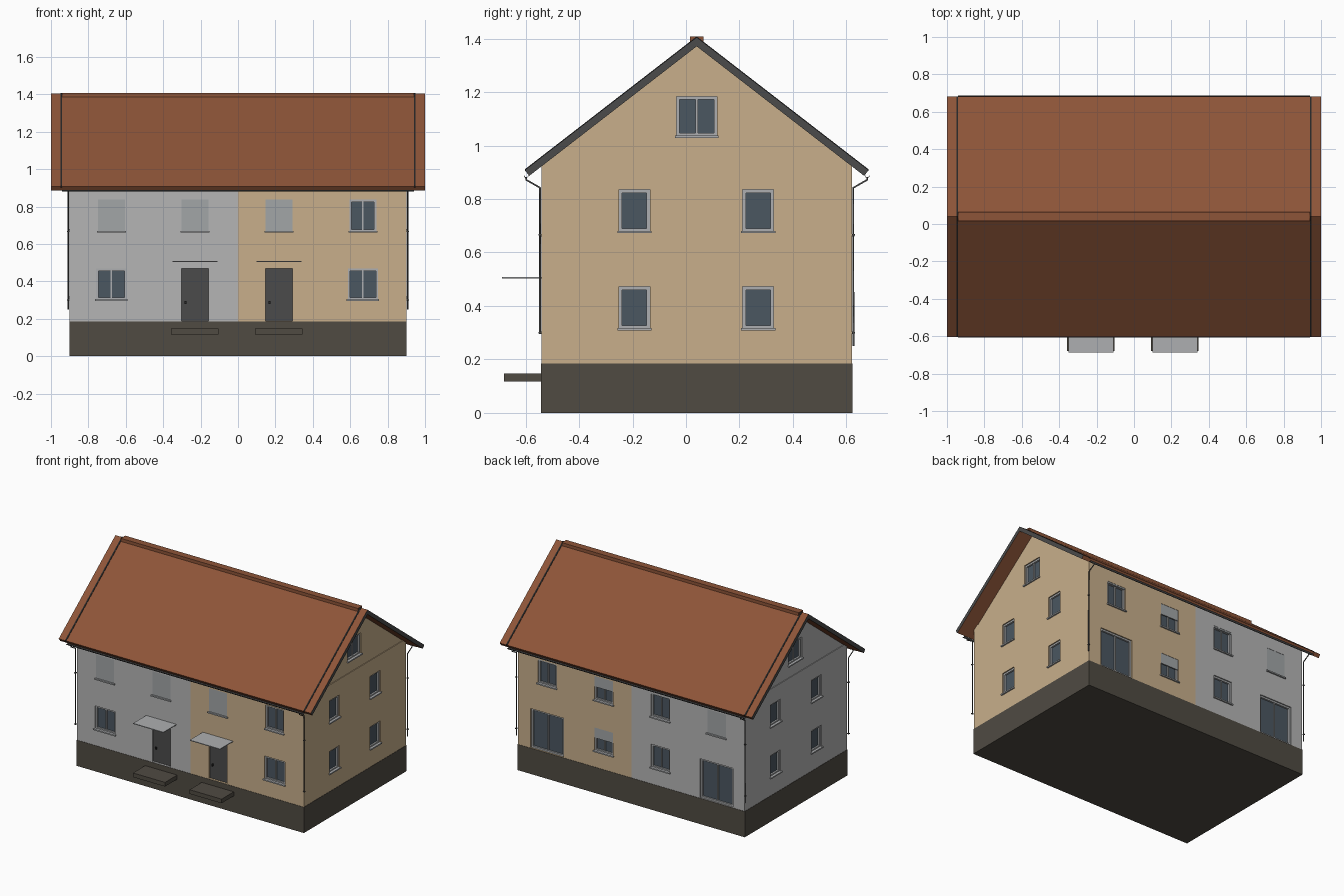
import bpy, bmesh, math
from mathutils import Vector

if "Cube" in bpy.data.objects:
    bpy.data.objects.remove(bpy.data.objects["Cube"])


def mat(name, r, g, b):
    m = bpy.data.materials.new(name)
    m.diffuse_color = (r, g, b, 1)
    m.use_nodes = True
    m.node_tree.nodes["Principled BSDF"].inputs["Base Color"].default_value = m.diffuse_color
    return m


TAN = mat("tan_render", 0.58, 0.43, 0.26)
GREY = mat("grey_render", 0.46, 0.46, 0.46)
PLINTH = mat("plinth", 0.08, 0.07, 0.055)
TILE = mat("roof_tile", 0.27, 0.09, 0.04)
DARK = mat("dark_grey", 0.07, 0.07, 0.07)
GLASS = mat("window_glass", 0.07, 0.095, 0.12)
FRAME = mat("pale_frame", 0.42, 0.43, 0.44)
SHUT = mat("shutter", 0.36, 0.38, 0.39)
BLACK = mat("black_strip", 0.02, 0.02, 0.02)

parts = {}


def part(name, material=None):
    if name not in parts:
        parts[name] = (bmesh.new(), material)
    return parts[name][0]


def box(bm, lo, hi):
    v = bmesh.ops.create_cube(bm, size=1)["verts"]
    for p in v:
        p.co = Vector([(a + b) / 2 + c * (b - a) for a, b, c in zip(lo, hi, p.co)])


def prism(bm, profile, x0, x1, end_mat=0):
    """Extrude a (y, z) profile along x."""
    a = [bm.verts.new((x0, y, z)) for y, z in profile]
    b = [bm.verts.new((x1, y, z)) for y, z in profile]
    n = len(profile)
    faces = [bm.faces.new(a), bm.faces.new(b[::-1])]
    for f in faces:
        f.material_index = end_mat
    for i in range(n):
        faces.append(bm.faces.new((a[i], b[i], b[(i + 1) % n], a[(i + 1) % n])))
    bmesh.ops.recalc_face_normals(bm, faces=faces)


Y0, Y1, YC = -0.54, 0.62, 0.04
SIDES = {"front": (1, -1, Y0), "back": (1, 1, Y1), "right": (0, 1, 0.9),
         "left": (0, -1, -0.9), "gable_right": (0, 1, 0.895), "gable_left": (0, -1, -0.895)}


def wbox(bm, side, u0, u1, z0, z1, d0, d1):
    """Box on a wall: u runs along it, d is the distance outward."""
    axis, sign, plane = SIDES[side]
    p, q = sorted((plane + sign * d0, plane + sign * d1))
    if axis == 1:
        box(bm, (u0, p, z0), (u1, q, z1))
    else:
        box(bm, (p, u0, z0), (q, u1, z1))


def window(side, u0, u1, z0, z1, leaves=1, shut=0.0, sill=True):
    t = 0.012
    wbox(part("opening_cutter"), side, u0, u1, z0, z1, -0.025, 0.03)
    wbox(part("window_panes", GLASS), side, u0, u1, z0, z1, -0.026, -0.02)
    fr = part("window_frames", FRAME)
    for a, b in ((u0, u0 + t), (u1 - t, u1)):
        wbox(fr, side, a, b, z0, z1, -0.022, -0.008)
    for a, b in ((z0, z0 + t), (z1 - t, z1)):
        wbox(fr, side, u0 + t, u1 - t, a, b, -0.022, -0.008)
    if leaves == 2:
        m = (u0 + u1) / 2
        wbox(fr, side, m - 0.004, m + 0.004, z0 + t, z1 - t, -0.022, -0.012)
    if shut:
        wbox(part("roller_shutters", SHUT), side, u0, u1, z1 - shut * (z1 - z0), z1, -0.01, -0.002)
    if sill:
        wbox(part("window_sills", FRAME), side, u0 - 0.006, u1 + 0.006, z0 - 0.006, z0 + 0.003, -0.02, 0.01)


# plinth, walls and gables
box(part("plinth", PLINTH), (-0.902, Y0 - 0.002, 0), (0.902, Y1 + 0.002, 0.185))
for name, s, m in (("left", -1, GREY), ("right", 1, TAN)):
    x0, x1 = sorted((0, s * 0.9))
    box(part(name + "_walls", m), (x0, Y0, 0.18), (x1, Y1, 0.948))
    x0, x1 = sorted((0, s * 0.895))
    prism(part(name + "_gable", m), [(Y0 + 0.005, 0.94), (Y1 - 0.005, 0.94), (YC, 1.385)], x0, x1)

# windows on front, back and both ends
UP, LOW = (0.666, 0.837), (0.302, 0.468)
for u, sh in ((-0.677, 1), (-0.23, 1), (0.219, 1), (0.668, 0)):
    window("front", u - 0.072, u + 0.072, *UP, leaves=2, shut=sh)
for u in (-0.677, 0.668):
    window("front", u - 0.081, u + 0.081, *LOW, leaves=2)
for u, sh in ((-0.677, 1), (-0.23, 0.06), (0.219, 0.45), (0.668, 0.06)):
    window("back", u - 0.074, u + 0.074, *UP, leaves=2, shut=sh)
for u, sh in ((-0.23, 0), (0.219, 0.45)):
    window("back", u - 0.074, u + 0.074, *LOW, leaves=2, shut=sh)
for u in (-0.677, 0.668):
    window("back", u - 0.13, u + 0.13, 0.187, 0.468, leaves=2, sill=False)
for side in ("left", "right"):
    for u in (-0.193, 0.27):
        for z in (0.315, 0.678):
            window(side, u - 0.058, u + 0.058, z, z + 0.157)
    window("gable_" + side, YC - 0.076, YC + 0.076, 1.034, 1.184, leaves=2)

# entrances: door, knob, canopy and step
for u in (-0.23, 0.219):
    wbox(part("opening_cutter"), "front", u - 0.072, u + 0.072, 0.187, 0.468, -0.025, 0.03)
    wbox(part("doors", DARK), "front", u - 0.072, u + 0.072, 0.187, 0.468, -0.026, -0.015)
    wbox(part("door_knobs", BLACK), "front", u - 0.055, u - 0.045, 0.28, 0.295, -0.015, -0.004)
    wbox(part("canopies", FRAME), "front", u - 0.12, u + 0.12, 0.503, 0.508, 0, 0.148)
    wbox(part("door_steps", PLINTH), "front", u - 0.127, u + 0.127, 0.117, 0.147, 0, 0.14)

# roof slabs with grey ends, verge strips, ridge
APEX, K = 1.405, 0.773


def ztop(y):
    return APEX - K * abs(y - YC)


for s, name in ((-1, "front"), (1, "back")):
    e = YC + s * 0.643
    i = e - s * 0.0166
    slab = [(YC, APEX), (e, ztop(e)), (i, ztop(e) - 0.0215), (YC, APEX - 0.034)]
    prism(part(name + "_roof", TILE), slab, -1, 1, end_mat=1)
    strip = [(YC, APEX + 0.003), (e, ztop(e) + 0.003), (e, ztop(e) - 0.005), (YC, APEX - 0.005)]
    for x in (-0.945, 0.945):
        prism(part("verge_strips", BLACK), strip, x - 0.005, x + 0.005)

    # half-round gutter
    gy, gz = YC + s * 0.638, 0.888
    arc = [math.pi + math.pi * k / 8 for k in range(9)]
    outer = [(gy + 0.009 * math.cos(a), gz + 0.009 * math.sin(a)) for a in arc]
    inner = [(gy + 0.007 * math.cos(a), gz + 0.007 * math.sin(a)) for a in reversed(arc)]
    prism(part("gutters", DARK), outer + inner, -0.94, 0.94)

    # downpipes with wall brackets
    wy = Y0 - 0.006 if s < 0 else Y1 + 0.006
    for x, side in ((-0.907, "left"), (0.907, "right")):
        cu = bpy.data.curves.new(name + "_" + side + "_downpipe", "CURVE")
        cu.dimensions = "3D"
        cu.bevel_depth, cu.bevel_resolution, cu.use_fill_caps = 0.004, 1, True
        sp = cu.splines.new("POLY")
        pts = [(gy, 0.882), (gy, 0.872), (wy, 0.842), (wy, 0.25 if s > 0 else 0.3)]
        sp.points.add(len(pts) - 1)
        for p, (y, z) in zip(sp.points, pts):
            p.co = (x, y, z, 1)
        cu.materials.append(DARK)
        bpy.context.collection.objects.link(bpy.data.objects.new(cu.name, cu))
        for z in (0.3, 0.667):
            box(part("pipe_brackets", DARK), (x - 0.006, wy - 0.006, z - 0.003), (x + 0.006, wy + 0.006, z + 0.003))
box(part("ridge_cap", TILE), (-0.94, YC - 0.025, 1.385), (0.94, YC + 0.025, 1.408))

# turn every collected part into an object
objs = {}
for name, (bm, m) in parts.items():
    me = bpy.data.meshes.new(name)
    bm.to_mesh(me)
    bm.free()
    if m:
        me.materials.append(m)
    if name.endswith("_roof"):
        me.materials.append(DARK)
    objs[name] = bpy.data.objects.new(name, me)
    bpy.context.collection.objects.link(objs[name])

# cut the openings
cutter = objs["opening_cutter"]
cutter.hide_render = True
cutter.display_type = "WIRE"
for side in ("left", "right"):
    for kind in ("_walls", "_gable"):
        mod = objs[side + kind].modifiers.new("openings", "BOOLEAN")
        mod.operation, mod.solver, mod.object = "DIFFERENCE", "EXACT", cutter
